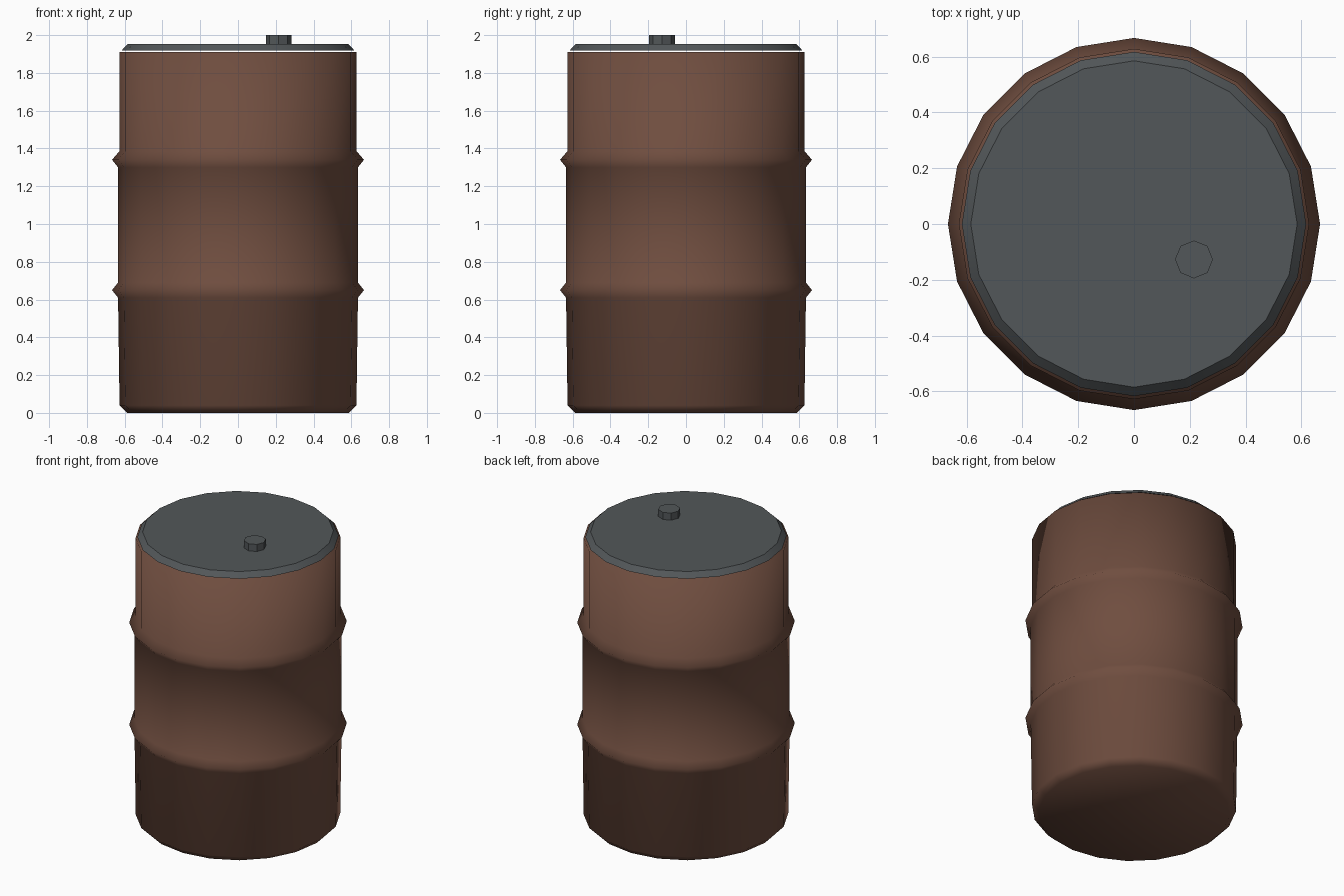
import bpy
import bmesh
from math import cos, sin, tau, radians

default = bpy.data.objects.get("Cube")
if default:
    bpy.data.objects.remove(default, do_unlink=True)


def make_material(name, rgb):
    mat = bpy.data.materials.new(name)
    mat.use_nodes = True
    colour = (*rgb, 1.0)
    mat.diffuse_color = colour
    bsdf = mat.node_tree.nodes["Principled BSDF"]
    bsdf.inputs["Base Color"].default_value = colour
    bsdf.inputs["Roughness"].default_value = 0.7
    return mat


def lathe(name, profile, sides, mat, smooth_angle, centre=(0, 0)):
    """Spin a (radius, height) profile about z and cap both ends."""
    bm = bmesh.new()
    rings = [[bm.verts.new((r * cos(tau * i / sides), r * sin(tau * i / sides), z))
              for i in range(sides)] for r, z in profile]
    for low, high in zip(rings, rings[1:]):
        for i in range(sides):
            j = (i + 1) % sides
            bm.faces.new((low[i], low[j], high[j], high[i]))
    bm.faces.new(rings[0][::-1])
    bm.faces.new(rings[-1])
    mesh = bpy.data.meshes.new(name)
    bm.to_mesh(mesh)
    bm.free()
    mesh.materials.append(mat)
    obj = bpy.data.objects.new(name, mesh)
    obj.location = (*centre, 0)
    bpy.context.collection.objects.link(obj)
    bpy.ops.object.select_all(action='DESELECT')
    obj.select_set(True)
    bpy.context.view_layer.objects.active = obj
    bpy.ops.object.shade_smooth_by_angle(angle=radians(smooth_angle))
    return obj


rust = make_material("rust brown", (0.16, 0.075, 0.05))
steel = make_material("dark steel", (0.085, 0.095, 0.1))

# Drum body with chamfered foot and two rolling hoops
body = [(0.587, 0), (0.627, 0.04),
        (0.635, 0.61), (0.667, 0.65), (0.635, 0.69),
        (0.635, 1.30), (0.667, 1.34), (0.628, 1.385),
        (0.628, 1.91)]
lathe("drum_body", body, 20, rust, 120)

# Bevelled lid sitting just above the rim
lathe("lid", [(0.617, 1.918), (0.585, 1.952)], 20, steel, 30)

# Filler cap
lathe("filler_cap", [(0.068, 1.95), (0.068, 2.0)], 8, steel, 30, (0.215, -0.127))
